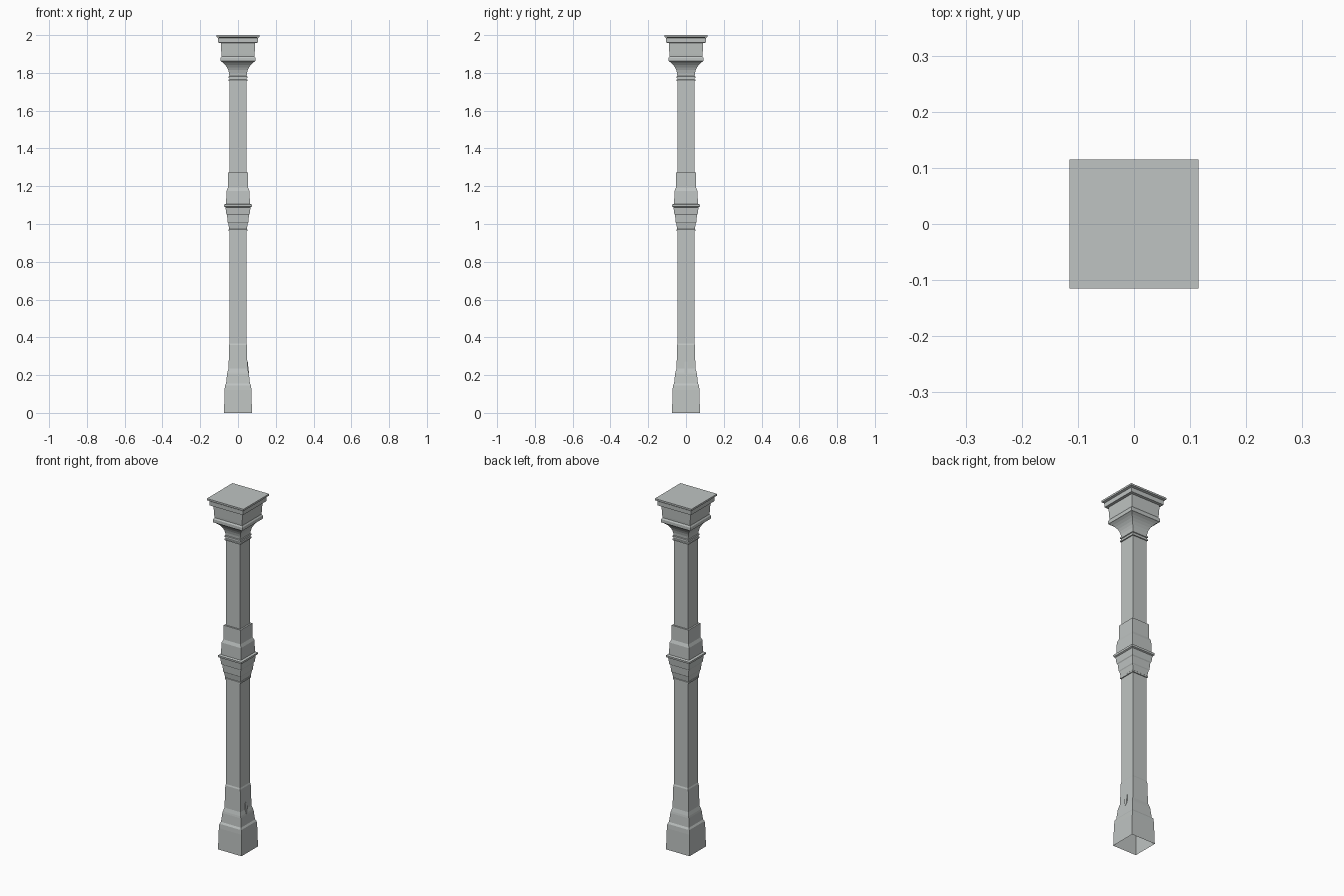
import bpy, bmesh, math

cube = bpy.data.objects.get("Cube")
if cube:
    bpy.data.objects.remove(cube, do_unlink=True)

# Single stone-grey paint
grey = bpy.data.materials.new("stone_grey")
grey.use_nodes = True
colour = (0.52, 0.55, 0.54, 1)
grey.diffuse_color = colour
grey.node_tree.nodes["Principled BSDF"].inputs["Base Color"].default_value = colour


def finish(name, bm):
    mesh = bpy.data.meshes.new(name)
    bmesh.ops.recalc_face_normals(bm, faces=bm.faces)
    bm.to_mesh(mesh)
    bm.free()
    mesh.materials.append(grey)
    obj = bpy.data.objects.new(name, mesh)
    bpy.context.collection.objects.link(obj)
    return obj


def square_loft(name, profile, cap_top=False):
    """Hollow square tube through (half width, height) points."""
    bm = bmesh.new()
    corners = [(-1, -1), (1, -1), (1, 1), (-1, 1)]
    rings = [[bm.verts.new((sx * r, sy * r, z)) for sx, sy in corners]
             for r, z in profile]
    for low, high in zip(rings, rings[1:]):
        for i in range(4):
            j = (i + 1) % 4
            bm.faces.new((low[i], low[j], high[j], high[i]))
    if cap_top:
        bm.faces.new(rings[-1])
    return finish(name, bm)


# Tapered plinth, open underneath
square_loft("base", [(.074, 0), (.071, .12), (.069, .145), (.063, .155),
                     (.058, .205), (.056, .215), (.050, .235),
                     (.047, .36), (.044, .368)])

# Plain shafts
square_loft("lower_shaft", [(.044, .368), (.044, .965)])
square_loft("upper_shaft", [(.044, 1.27), (.044, 1.757)])

# Moulded collar at mid height
square_loft("collar", [(.044, .964), (.049, .964), (.049, .972), (.047, .974),
                       (.052, 1.005), (.055, 1.01), (.058, 1.048),
                       (.062, 1.053), (.066, 1.088), (.073, 1.092),
                       (.074, 1.103), (.063, 1.107), (.061, 1.175),
                       (.054, 1.192), (.053, 1.272), (.044, 1.272)])

# Capital: neck bead, concave flare, fascia
flare = []
for i in range(7):
    a = math.pi / 2 * i / 6
    flare.append((.088 - .042 * math.cos(a), 1.783 + .062 * math.sin(a) * .6
                  + .04 * i / 6))
square_loft("capital", [(.044, 1.756), (.050, 1.756), (.050, 1.763),
                        (.046, 1.766), (.046, 1.772), (.050, 1.774),
                        (.050, 1.781)] + flare +
            [(.092, 1.862), (.092, 1.880), (.087, 1.888), (.088, 1.90),
             (.091, 1.958), (.105, 1.960), (.106, 1.984), (.101, 1.986)])

# Flat slab on top
square_loft("top_slab", [(.101, 1.986), (.115, 1.990), (.115, 2)], cap_top=True)

# Small rounded tongue leaning on the left face
bm = bmesh.new()
inner, outer = [], []
for i in range(12):
    a = 2 * math.pi * i / 12
    y = .009 * math.cos(a)
    z = .24 + .009 * math.sin(a) + (.024 if math.sin(a) > 0 else -.024)
    x = .055 - .12 * (z - .24)
    inner.append(bm.verts.new((.044, y, z)))
    outer.append(bm.verts.new((x, y, z)))
for i in range(12):
    j = (i + 1) % 12
    bm.faces.new((inner[i], inner[j], outer[j], outer[i]))
bm.faces.new(outer)
finish("tongue", bm)
